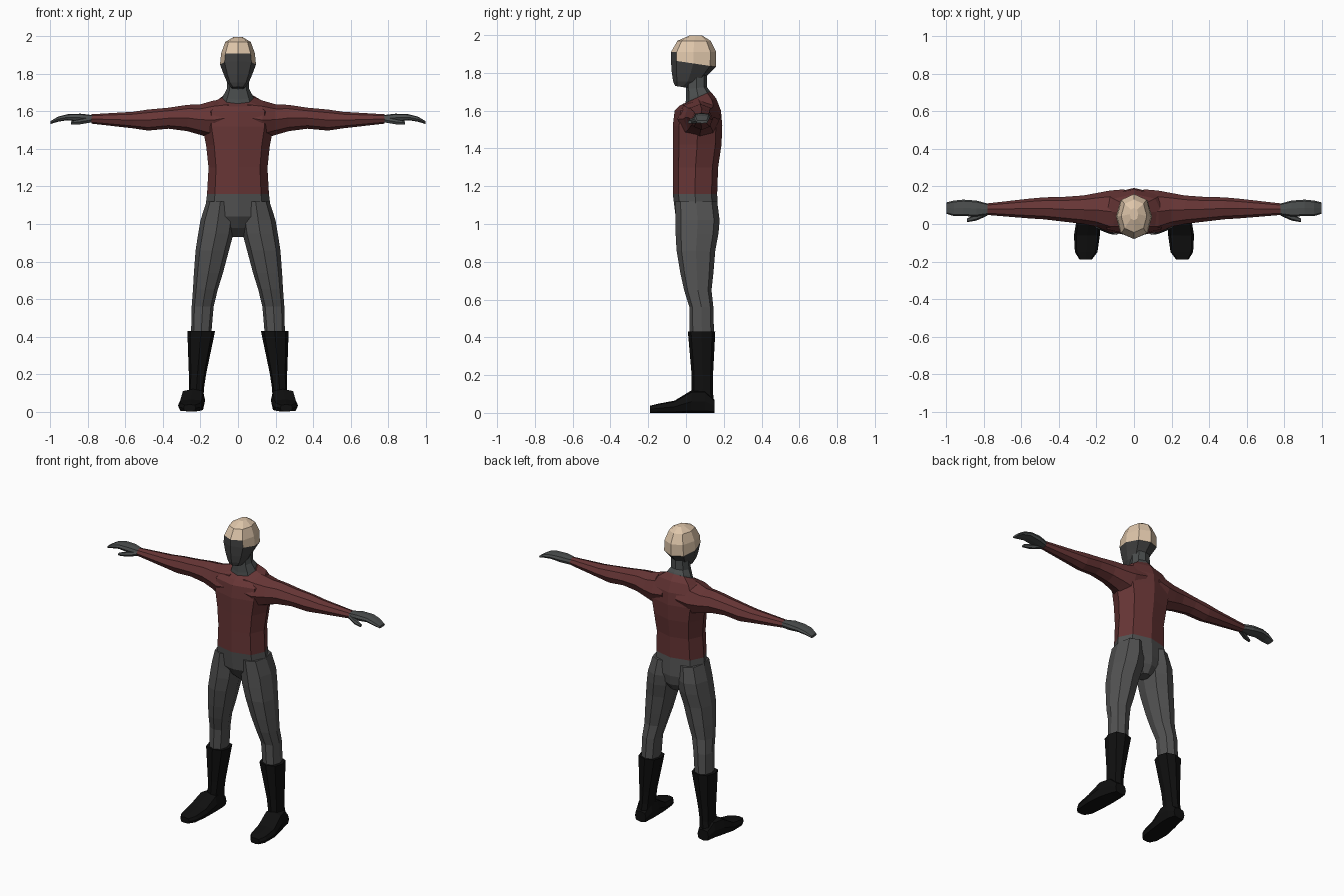
import bpy, bmesh, math

def material(name, r, g, b):
    m = bpy.data.materials.new(name)
    m.diffuse_color = (r, g, b, 1)
    return m

RED = material("dark red sweater", 0.135, 0.036, 0.036)
PANTS = material("grey trousers", 0.085, 0.085, 0.085)
GLOVE = material("glove grey", 0.07, 0.076, 0.076)
MASK = material("mask grey", 0.055, 0.055, 0.055)
TAN = material("pale tan", 0.73, 0.56, 0.40)
BOOT = material("black boot", 0.005, 0.005, 0.005)


def loft(name, axis, rings, mats, sides=8, power=0.85, mirror=False, rule=None):
    """Skin rings along an axis. Ring = (position, a0, a1, b0, b1[, slope along b])."""
    bm = bmesh.new()
    loops = []
    for ring in rings:
        t, a0, a1, b0, b1 = ring[:5]
        slope = ring[5] if len(ring) > 5 else 0
        loop = []
        for i in range(sides):
            ang = 2 * math.pi * i / sides
            c, s = (math.copysign(abs(v) ** power if abs(v) > 1e-6 else 0, v)
                    for v in (math.cos(ang), math.sin(ang)))
            a = (a0 + a1) / 2 + c * (a1 - a0) / 2
            db = s * (b1 - b0) / 2
            b, p = (b0 + b1) / 2 + db, t + slope * db
            loop.append(bm.verts.new({"X": (p, a, b), "Y": (a, p, b), "Z": (a, b, p)}[axis]))
        loops.append(loop)
    for lo, hi in zip(loops, loops[1:]):
        for i in range(sides):
            j = (i + 1) % sides
            bm.faces.new((lo[i], lo[j], hi[j], hi[i]))
    bm.faces.new(loops[0])
    bm.faces.new(loops[-1])
    bmesh.ops.recalc_face_normals(bm, faces=bm.faces)
    if rule:
        for f in bm.faces:
            f.material_index = rule(f.calc_center_median())
    me = bpy.data.meshes.new(name)
    bm.to_mesh(me)
    bm.free()
    for m in mats:
        me.materials.append(m)
    ob = bpy.data.objects.new(name, me)
    bpy.context.collection.objects.link(ob)
    if mirror:
        ob.modifiers.new("mirror", "MIRROR").use_mirror_merge = False
    return ob


# Torso: trousers below the waist, sweater above
loft("torso", "Z", [
    (0.93, -0.035, 0.035, 0.04, 0.13),
    (0.98, -0.09, 0.09, -0.02, 0.165),
    (1.04, -0.18, 0.18, -0.055, 0.17),
    (1.16, -0.165, 0.165, -0.07, 0.165),
    (1.30, -0.157, 0.157, -0.07, 0.17),
    (1.42, -0.17, 0.17, -0.07, 0.188),
    (1.52, -0.19, 0.19, -0.07, 0.192),
    (1.60, -0.19, 0.19, -0.06, 0.185),
    (1.645, -0.15, 0.15, -0.035, 0.16, 0.2),
    (1.672, -0.088, 0.088, 0.0, 0.13, 0.45)],
    [PANTS, RED], rule=lambda c: int(c.z > 1.16))

# Sleeves, starting inside the chest
loft("sleeve", "X", [
    (0.05, -0.05, 0.185, 1.47, 1.665),
    (0.13, -0.045, 0.178, 1.45, 1.658),
    (0.20, -0.015, 0.165, 1.475, 1.638),
    (0.27, 0.0, 0.152, 1.495, 1.635),
    (0.37, 0.012, 0.145, 1.508, 1.62),
    (0.48, 0.025, 0.142, 1.498, 1.61),
    (0.56, 0.03, 0.135, 1.51, 1.598),
    (0.78, 0.048, 0.11, 1.535, 1.585)], [RED], power=1.0, mirror=True)

# Hands and thumbs
loft("hand", "X", [
    (0.77, 0.052, 0.106, 1.54, 1.58),
    (0.84, 0.04, 0.125, 1.545, 1.588),
    (0.91, 0.042, 0.13, 1.553, 1.585),
    (0.96, 0.042, 0.125, 1.545, 1.572),
    (1.0, 0.055, 0.115, 1.533, 1.548)], [GLOVE], power=0.6, mirror=True)
loft("thumb", "X", [
    (0.78, 0.045, 0.085, 1.54, 1.57),
    (0.84, 0.018, 0.055, 1.53, 1.56),
    (0.89, 0.01, 0.03, 1.53, 1.548)], [GLOVE], sides=6, mirror=True)

# Legs
loft("leg", "Z", [
    (0.42, 0.142, 0.25, 0.02, 0.148),
    (0.56, 0.13, 0.247, 0.018, 0.145),
    (0.65, 0.108, 0.24, -0.01, 0.135),
    (0.74, 0.08, 0.235, -0.03, 0.145),
    (0.86, 0.048, 0.226, -0.05, 0.155),
    (0.95, 0.024, 0.212, -0.055, 0.172),
    (1.02, 0.015, 0.2, -0.055, 0.178),
    (1.12, 0.02, 0.168, -0.058, 0.165)], [PANTS], mirror=True)

# Boots: shaft and foot
loft("boot_shaft", "Z", [
    (0.03, 0.185, 0.275, 0.03, 0.15),
    (0.12, 0.182, 0.262, 0.03, 0.142),
    (0.20, 0.17, 0.262, 0.03, 0.143),
    (0.43, 0.122, 0.27, 0.01, 0.155)], [BOOT], power=0.75, mirror=True)
loft("boot_foot", "Y", [
    (0.15, 0.19, 0.27, 0.0, 0.07),
    (0.10, 0.178, 0.285, 0.0, 0.12),
    (0.03, 0.175, 0.305, 0.0, 0.12),
    (-0.06, 0.182, 0.32, 0.0, 0.065),
    (-0.15, 0.195, 0.315, 0.0, 0.048),
    (-0.19, 0.225, 0.29, 0.0, 0.038)], [BOOT], power=0.55, mirror=True)

# Neck with slanted collar
loft("neck", "Z", [
    (1.655, -0.09, 0.09, -0.004, 0.135, 0.45),
    (1.685, -0.078, 0.078, 0.0, 0.125, 0.35),
    (1.72, -0.06, 0.06, 0.0, 0.11, 0.1),
    (1.80, -0.055, 0.055, 0.0, 0.11)], [GLOVE])

# Head: mask over the face and jaw, pale crown
loft("head", "Z", [
    (1.725, -0.035, 0.035, -0.058, 0.02, -0.15),
    (1.755, -0.058, 0.058, -0.068, 0.085),
    (1.80, -0.077, 0.077, -0.075, 0.125),
    (1.85, -0.096, 0.096, -0.08, 0.158, -0.15),
    (1.91, -0.09, 0.09, -0.08, 0.16),
    (1.97, -0.068, 0.068, -0.045, 0.13),
    (1.998, -0.022, 0.022, 0.02, 0.085)], [MASK, TAN],
    rule=lambda c: int(c.z > 1.92 or (c.z > 1.85 and c.y > -0.025)))
